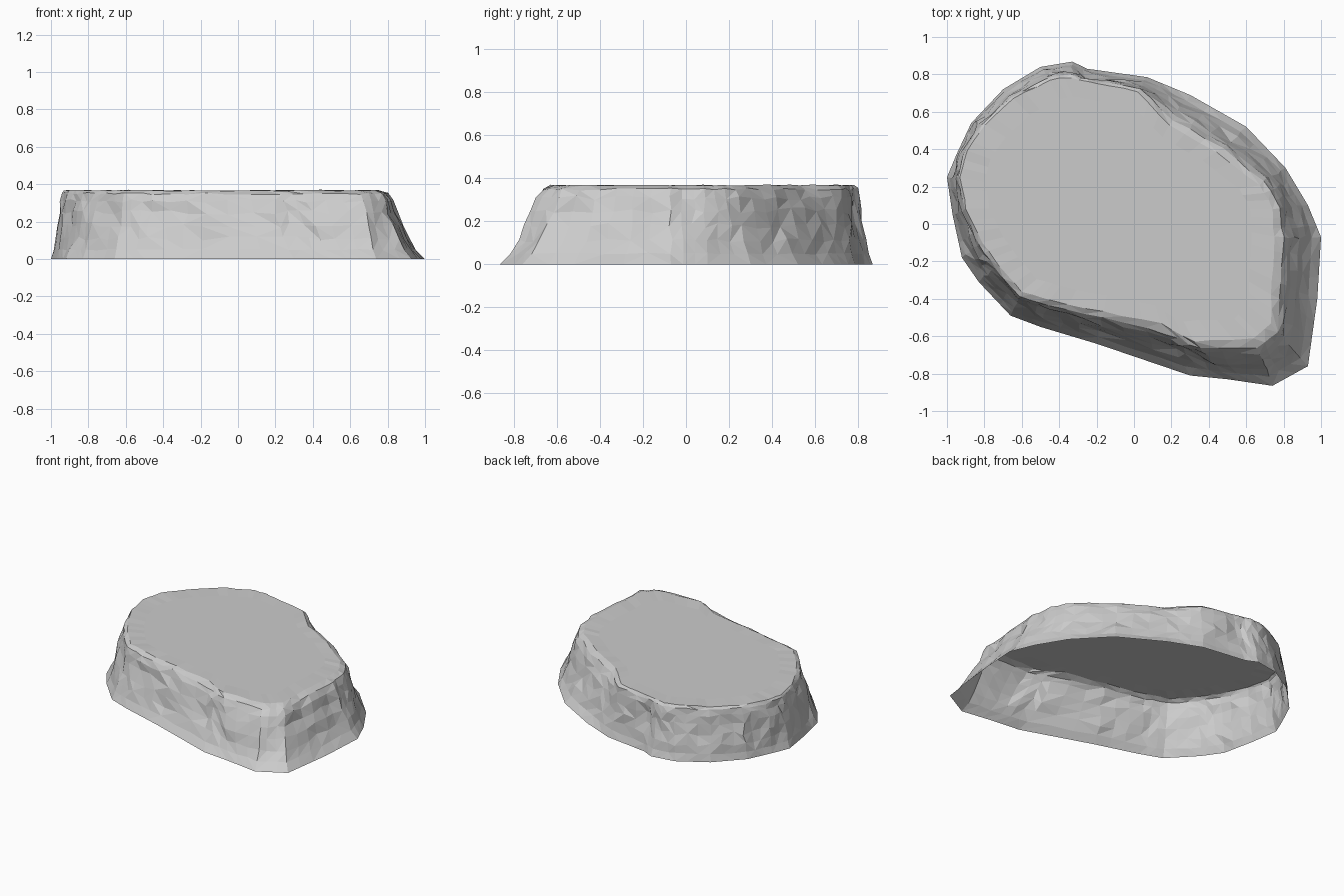
import bpy, bmesh, random
from mathutils import Vector, noise

if "Cube" in bpy.data.objects:
    bpy.data.objects.remove(bpy.data.objects["Cube"])

random.seed(4)

# Footprint on the ground paired with the plateau edge: (base x, base y, top x, top y)
OUTLINE = [
    (1.0, -.07, .75, -.07), (.93, .10, .74, .08), (.81, .30, .67, .21), (.60, .52, .44, .38),
    (.30, .69, .19, .53), (.07, .785, .02, .71), (-.25, .83, -.20, .75), (-.33, .868, -.33, .78),
    (-.50, .84, -.45, .77), (-.70, .72, -.65, .67), (-.87, .54, -.80, .53), (-.95, .37, -.89, .39),
    (-1.0, .25, -.93, .25), (-.97, .05, -.90, .08), (-.92, -.18, -.81, -.10), (-.83, -.31, -.72, -.22),
    (-.66, -.49, -.60, -.36), (-.50, -.55, -.45, -.41), (-.20, -.64, -.16, -.47), (.30, -.81, .14, -.53),
    (.50, -.83, .32, -.63), (.74, -.865, .64, -.61), (.93, -.76, .73, -.53), (.98, -.40, .74, -.30),
]
# Flared cliff profile: (height, blend from base to plateau edge, roughness)
PROFILE = [(0, 0, 0), (.05, .19, .3), (.11, .34, .8), (.18, .47, 1), (.25, .59, 1),
           (.31, .70, .8), (.35, .81, .5), (.366, 1, .35)]
STEPS = 3

# Subdivide each outline segment
columns = []
for i, a in enumerate(OUTLINE):
    b = OUTLINE[(i + 1) % len(OUTLINE)]
    for s in range(STEPS):
        columns.append([p + (q - p) * s / STEPS for p, q in zip(a, b)])
count = len(columns)

# Rocky wall, open underneath
bm = bmesh.new()
rings = []
for z, t, rough in PROFILE:
    ring = []
    for bx, by, tx, ty in columns:
        p = Vector((bx + (tx - bx) * t, by + (ty - by) * t, z))
        out = Vector((bx, by, 0)).normalized()
        side = Vector((-out.y, out.x, 0))
        push = .02 * noise.noise(p * 6) + random.uniform(-.008, .008)
        p += out * push * rough + side * random.uniform(-.012, .012) * rough
        if 0 < z < .36:
            p.z += random.uniform(-.014, .014) * rough
        elif z > .36:
            p.z += random.uniform(-.003, .005)
        ring.append(bm.verts.new(p))
    rings.append(ring)

for lower, upper in zip(rings, rings[1:]):
    for i in range(count):
        j = (i + 1) % count
        a, b, c, d = lower[i], lower[j], upper[j], upper[i]
        if random.random() < .5:
            bm.faces.new((a, b, c))
            bm.faces.new((a, c, d))
        else:
            bm.faces.new((a, b, d))
            bm.faces.new((b, c, d))

# Flat plateau: shrinking rings closed by a centre point
previous = rings[-1]
centre = Vector((-.06, .09, .366))
for scale in (.85, .5):
    ring = [bm.verts.new(Vector((centre.x + (v.co.x - centre.x) * scale,
                                 centre.y + (v.co.y - centre.y) * scale, .366)))
            for v in rings[-1]]
    for i in range(count):
        j = (i + 1) % count
        bm.faces.new((previous[i], previous[j], ring[j], ring[i]))
    previous = ring
mid = bm.verts.new(centre)
for i in range(count):
    bm.faces.new((previous[i], previous[(i + 1) % count], mid))

mesh = bpy.data.meshes.new("rock_platform")
bm.to_mesh(mesh)
bm.free()
bpy.context.collection.objects.link(bpy.data.objects.new("rock_platform", mesh))
